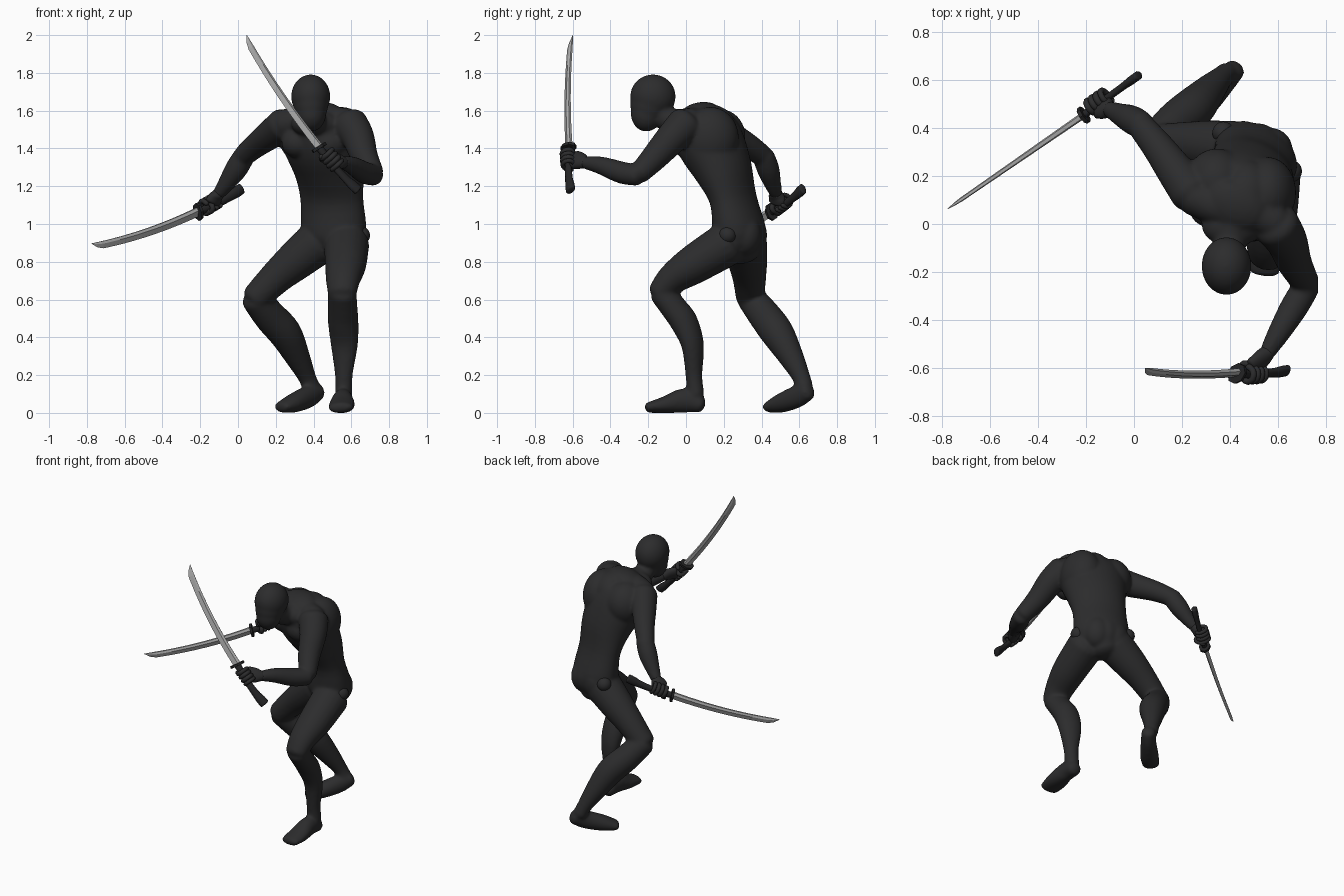
import bpy, bmesh, math
from mathutils import Vector as V, Matrix

if "Cube" in bpy.data.objects:
    bpy.data.objects.remove(bpy.data.objects["Cube"])

LEFT = V((0.91, -0.42, 0))      # the figure's own left; the torso is twisted
Z = V((0, 0, 1))

def material(name, col):
    m = bpy.data.materials.new(name)
    m.diffuse_color = (*col, 1)
    m.use_nodes = True
    m.node_tree.nodes["Principled BSDF"].inputs["Base Color"].default_value = m.diffuse_color
    return m

CLOTH = material("black cloth", (0.025, 0.025, 0.026))
GRIP = material("dark grip", (0.018, 0.018, 0.019))
STEEL = material("grey steel", (0.42, 0.42, 0.42))

def finish(name, bm, mat, smooth=True):
    bmesh.ops.recalc_face_normals(bm, faces=bm.faces)
    me = bpy.data.meshes.new(name)
    bm.to_mesh(me)
    bm.free()
    me.materials.append(mat)
    for p in me.polygons:
        p.use_smooth = smooth
    ob = bpy.data.objects.new(name, me)
    bpy.context.collection.objects.link(ob)
    return ob

def loft(bm, secs, side=LEFT, n=20, steps=4, cap=0.6):
    """Rounded tube through sections (x, y, z, half width, half depth)."""
    S = [tuple(s) if len(s) == 5 else (*s, s[3]) for s in secs]
    P = []
    for i in range(len(S) - 1):
        a, b, c, d = S[max(i - 1, 0)], S[i], S[i + 1], S[min(i + 2, len(S) - 1)]
        for k in range(steps):
            t = k / steps
            P.append([0.5 * (2*q + (r - p)*t + (2*p - 5*q + 4*r - s)*t*t
                             + (3*q - p - 3*r + s)*t**3) for p, q, r, s in zip(a, b, c, d)])
    P.append(list(S[-1]))
    C = [V(p[:3]) for p in P]
    rows = []
    for i, p in enumerate(P):
        t = (C[min(i + 1, len(C) - 1)] - C[max(i - 1, 0)]).normalized()
        rows.append((C[i], t, p[3], p[4]))
    def ends(row, sgn):
        c, t, a, b = row
        h = min(a, b) * cap
        return [(c + t*sgn*h*math.sin(w), t, a*math.cos(w), b*math.cos(w)) for w in (0.4, 0.8, 1.15, 1.45)]
    rows = ends(rows[0], -1)[::-1] + rows + ends(rows[-1], 1)
    rings = []
    for c, t, a, b in rows:
        u = (side - t * side.dot(t)).normalized()
        w = t.cross(u)
        ring = []
        for k in range(n):
            f = math.tau * k / n
            q = c + u * a * math.cos(f) + w * b * math.sin(f)
            q.z = max(q.z, 0.0)
            ring.append(bm.verts.new(q))
        rings.append(ring)
    for r, s in zip(rings, rings[1:]):
        for k in range(n):
            bm.faces.new((r[k], r[(k + 1) % n], s[(k + 1) % n], s[k]))
    bm.faces.new(rings[0][::-1])
    bm.faces.new(rings[-1])

def ball(bm, c, r):
    m = Matrix.Translation(c) @ Matrix.Diagonal((*r, 1))
    bmesh.ops.create_uvsphere(bm, u_segments=28, v_segments=18, radius=1, matrix=m)

# --- body: overlapping muscle volumes fused into one skin ---
bm = bmesh.new()
# torso
loft(bm, [(.49, .30, .85, .10, .095), (.507, .285, .95, .176, .132), (.497, .25, 1.13, .176, .112),
          (.482, .20, 1.28, .192, .145), (.45, .135, 1.42, .216, .17), (.432, .09, 1.52, .205, .155),
          (.425, .075, 1.58, .14, .107)], n=32)
loft(bm, [(.42, .08, 1.55, .077), (.50, .05, 1.545, .077), (.585, .01, 1.535, .078)], Z)
loft(bm, [(.42, .07, 1.55, .077), (.34, .075, 1.545, .077), (.25, .115, 1.53, .08)], Z)
# chest, shoulder blades, base of neck, buttocks
for c, r in [((.485, .0, 1.43), (.095, .075, .08)), ((.315, .065, 1.43), (.085, .08, .08)),
             ((.555, .13, 1.455), (.12, .15, .165)), ((.345, .175, 1.465), (.13, .14, .145)),
             ((.47, .12, 1.50), (.12, .15, .135)),
             ((.41, -.005, 1.53), (.13, .09, .075)),
             ((.57, .31, .94), (.09, .09, .11)), ((.455, .345, .94), (.09, .085, .11)),
             ((.515, .335, .95), (.09, .085, .11))]:
    ball(bm, c, r)
# neck and head
loft(bm, [(.42, .06, 1.54, .08), (.40, -.08, 1.545, .068), (.385, -.16, 1.62, .064)])
ball(bm, (.385, -.175, 1.675), (.104, .121, .117))
ball(bm, (.386, -.192, 1.63), (.092, .104, .10))
ball(bm, (.387, -.21, 1.585), (.08, .083, .096))
# arms
loft(bm, [(.592, -.005, 1.525, .098), (.635, -.07, 1.46, .087), (.668, -.16, 1.36, .073), (.715, -.245, 1.27, .058)])
loft(bm, [(.72, -.258, 1.258, .056), (.67, -.34, 1.272, .059), (.605, -.45, 1.31, .048),
          (.555, -.535, 1.325, .034)], Z)
loft(bm, [(.24, .13, 1.525, .09), (.18, .21, 1.48, .08), (.10, .32, 1.42, .067), (.035, .40, 1.365, .058)], Z)
loft(bm, [(.032, .41, 1.36, .058), (-.01, .435, 1.29, .06), (-.065, .46, 1.21, .045),
          (-.103, .478, 1.16, .034)])
# front leg
loft(bm, [(.575, .21, .89, .12, .118), (.57, .04, .785, .11, .104), (.557, -.07, .71, .094, .083),
          (.552, -.135, .635, .078, .067)])
loft(bm, [(.552, -.125, .635, .077, .068), (.555, -.06, .55, .08, .07), (.557, -.01, .48, .083, .072),
          (.563, .035, .36, .075, .057), (.56, .042, .2, .048, .044), (.56, .05, .1, .047)])
loft(bm, [(.56, .075, .045, .047, .045), (.555, -.01, .065, .054, .065), (.55, -.11, .042, .07, .046),
          (.542, -.20, .028, .065, .028)])
# rear leg, heel lifted
loft(bm, [(.42, .31, .90, .12), (.31, .325, .81, .107), (.205, .335, .72, .09), (.095, .34, .61, .076)], V((0, 1, 0)))
loft(bm, [(.092, .345, .605, .076), (.17, .42, .51, .087), (.25, .485, .42, .088), (.318, .56, .29, .066),
          (.365, .61, .19, .048), (.385, .625, .14, .048)], V((.8, -.6, 0)))
loft(bm, [(.42, .645, .115, .045, .05), (.37, .585, .085, .05, .06), (.29, .50, .05, .06, .05),
          (.232, .445, .03, .055, .03)], V((.7, -.7, 0)))
body = finish("body", bm, CLOTH)
mod = body.modifiers.new("fuse", 'REMESH')
mod.mode = 'VOXEL'
mod.voxel_size = 0.009
mod.use_smooth_shade = True
mod = body.modifiers.new("soften", 'SMOOTH')
mod.factor = 0.5
mod.iterations = 12

# hip knobs
for name, c in (("left", (.653, .22, .94)), ("right", (.372, .38, .96))):
    bm = bmesh.new()
    ball(bm, c, (.046, .046, .046))
    finish(name + "_hip_knob", bm, CLOTH)

def sword_and_hand(name, tip, guard, pommel, curve, wrist, turn):
    tip, guard, pommel, wrist = V(tip), V(guard), V(pommel), V(wrist)
    d = (tip - guard).normalized()
    c = (V(curve) - d * V(curve).dot(d)).normalized()
    nrm = d.cross(c)
    # blade: spine, ridge and cutting edge along a shallow arc
    bm = bmesh.new()
    rows, N = [], 20
    for i in range(N + 1):
        s = i / N
        w = 0.048 - 0.010 * s
        m = guard.lerp(tip, s) + c * (0.095 * s * (1 - s) + 0.017 * s * s)
        k = 1 if s < 0.93 else 1 - 1.96 * (s - 0.93) / 0.07
        sp, ed = m - c * w / 2, m + c * w / 2 * k
        rg = sp.lerp(ed, 0.35)
        th = nrm * (0.014 - 0.006 * s) * (1 if s < 0.93 else max((k + 1) / 2, 0.05))
        rows.append([bm.verts.new(q) for q in (sp - th*.6, sp + th*.6, rg + th, ed, rg - th)])
    for a, b in zip(rows, rows[1:]):
        for k in range(5):
            bm.faces.new((a[k], a[(k + 1) % 5], b[(k + 1) % 5], b[k]))
    bm.faces.new(rows[0])
    bm.faces.new(rows[-1])
    finish(name + "_blade", bm, STEEL, False)
    # guard and handle
    ax = (pommel - guard).normalized()
    bm = bmesh.new()
    rot = Matrix((c, nrm, d)).transposed().to_4x4()
    bmesh.ops.create_cone(bm, cap_ends=True, segments=8, radius1=.04, radius2=.04, depth=.016,
                          matrix=Matrix.Translation(guard) @ rot @ Matrix.Diagonal((1.2, .95, 1, 1)))
    finish(name + "_guard", bm, GRIP, False)
    bm = bmesh.new()
    h = [(0, .022, .017), (.35, .021, .016), (.7, .024, .016), (.86, .03, .019), (.98, .03, .019)]
    loft(bm, [(*(guard.lerp(pommel, s) + c * .012 * math.sin(math.pi * s)), a, b) for s, a, b in h],
         c, n=10, cap=.3)
    finish(name + "_handle", bm, GRIP)
    # palm, wrapped fingers and thumb
    g = guard.lerp(pommel, 0.30)
    e1 = wrist - g
    e1 = (e1 - ax * e1.dot(ax)).normalized()
    e2 = ax.cross(e1) * turn
    bm = bmesh.new()
    loft(bm, [(*wrist, .034, .032), (*(wrist.lerp(g, .45) + e1 * .012), .048, .031),
              (*(g + e1 * .027 - e2 * .006), .052, .028)], ax)
    def finger(off, a0, a1, lift, r):
        pts = []
        for k in range(7):
            t = k / 6
            w = math.radians(a0 + (a1 - a0) * t)
            R = 0.030 + 0.014 * math.sin(math.pi * min(t * 1.6, 1))
            pts.append((*(g + ax * (off + lift * t) + (e1 * math.cos(w) + e2 * math.sin(w)) * R), r))
        loft(bm, pts, ax, n=10, steps=2, cap=1)
    for k in range(4):
        finger(-.039 + .026 * k, 10, 265, 0, .0135 if k < 3 else .012)
    finger(-.02, -20, -150, -.03, .014)
    finish(name + "_hand", bm, CLOTH)

sword_and_hand("left", (.045, -.60, 2.0), (.43, -.622, 1.405), (.64, -.61, 1.175),
               (-.64, -.64, -.42), (.555, -.535, 1.325), 1)
sword_and_hand("right", (-.777, .062, .895), (-.21, .453, 1.065), (.022, .622, 1.19),
               (0, 0, -1), (-.103, .478, 1.16), -1)
